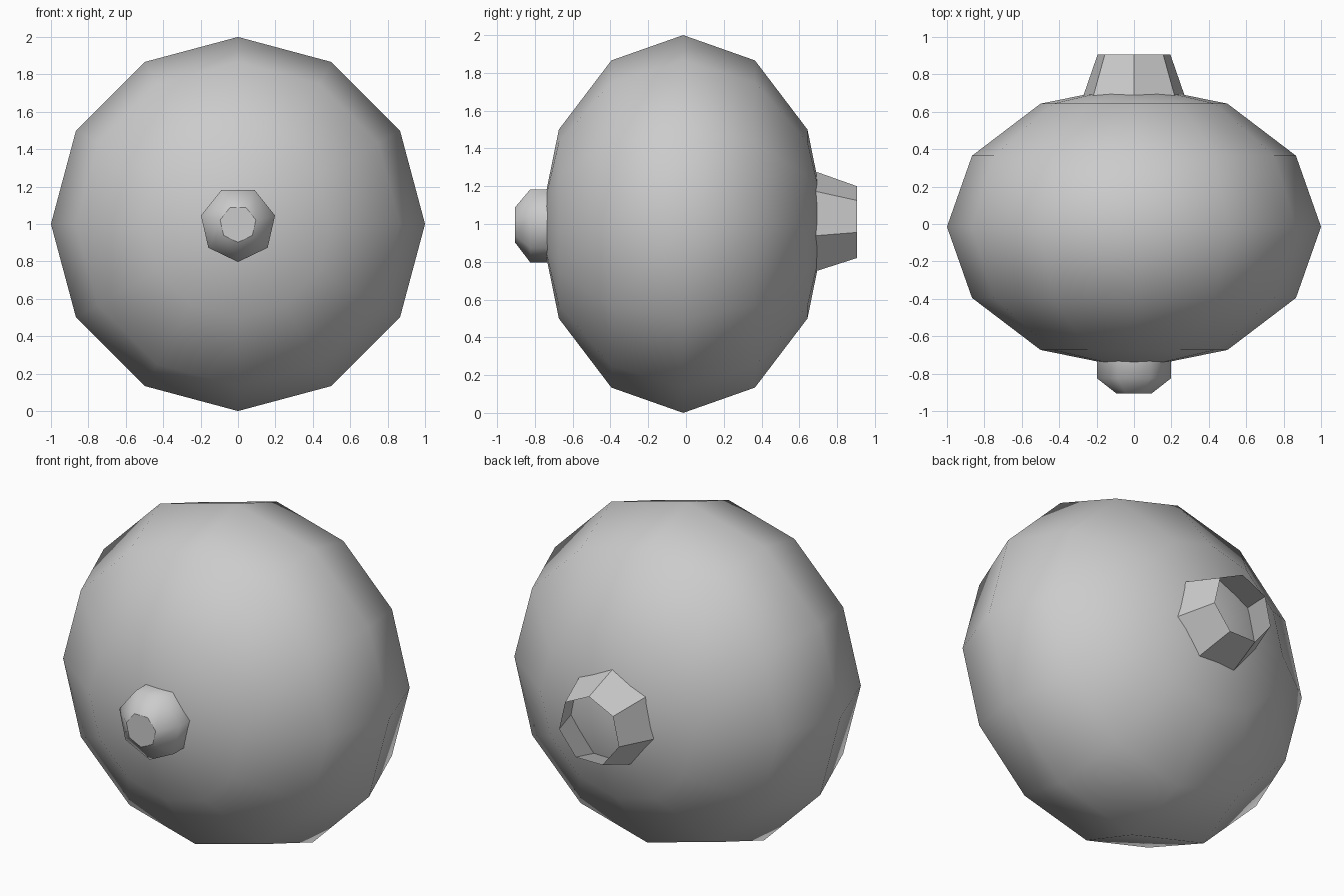
import bpy, bmesh, math

if "Cube" in bpy.data.objects:
    bpy.data.objects.remove(bpy.data.objects["Cube"])


def lathe(name, sides, start, profile, zc=1.0, smooth=False, cap_start=False):
    """Revolve (y, radius) points about the y axis; radius 0 makes a pole."""
    bm = bmesh.new()
    rings = []
    for y, r in profile:
        if r == 0:
            rings.append([bm.verts.new((0, y, zc))] * sides)
            continue
        angles = [math.radians(start) + 2 * math.pi * i / sides for i in range(sides)]
        rings.append([bm.verts.new((r * math.cos(a), y, zc + r * math.sin(a))) for a in angles])
    for a, b in zip(rings, rings[1:]):
        for i in range(sides):
            j = (i + 1) % sides
            quad = list(dict.fromkeys((a[i], a[j], b[j], b[i])))
            bm.faces.new(quad).smooth = smooth
    if cap_start:
        bm.faces.new(list(reversed(rings[0])))
    bm.normal_update()
    mesh = bpy.data.meshes.new(name)
    bm.to_mesh(mesh)
    bm.free()
    obj = bpy.data.objects.new(name, mesh)
    bpy.context.collection.objects.link(obj)
    return obj


# body: smooth flattened sphere with its poles on the y axis
steps = [math.pi * i / 6 for i in range(7)]
body_profile = [(-0.015 - 0.76 * math.cos(t), 0 if i in (0, 6) else math.sin(t))
                for i, t in enumerate(steps)]
lathe("body", 12, 0, body_profile, smooth=True)

# front knob: smooth seven-sided button with a flat tip
knob = lathe("front_knob", 7, -90, [(-0.905, 0.098), (-0.825, 0.203), (-0.70, 0.203)],
             smooth=True, cap_start=True)
for edge in knob.data.edges:
    if all(knob.data.vertices[v].co.y < -0.9 for v in edge.vertices):
        edge.use_edge_sharp = True

# rear nozzle: flat seven-sided open funnel
lathe("rear_nozzle", 7, 90, [(0.66, 0.287), (0.905, 0.2)]).data.flip_normals()
for obj in bpy.data.objects:
    bm = bmesh.new()
    bm.from_mesh(obj.data)
    # all faces point away from the y axis and the part's centre
    for f in bm.faces:
        c = f.calc_center_median()
        out = f.normal.x * c.x + f.normal.z * (c.z - 1) + f.normal.y * c.y
        if out < 0:
            f.normal_flip()
    bm.to_mesh(obj.data)
    bm.free()
